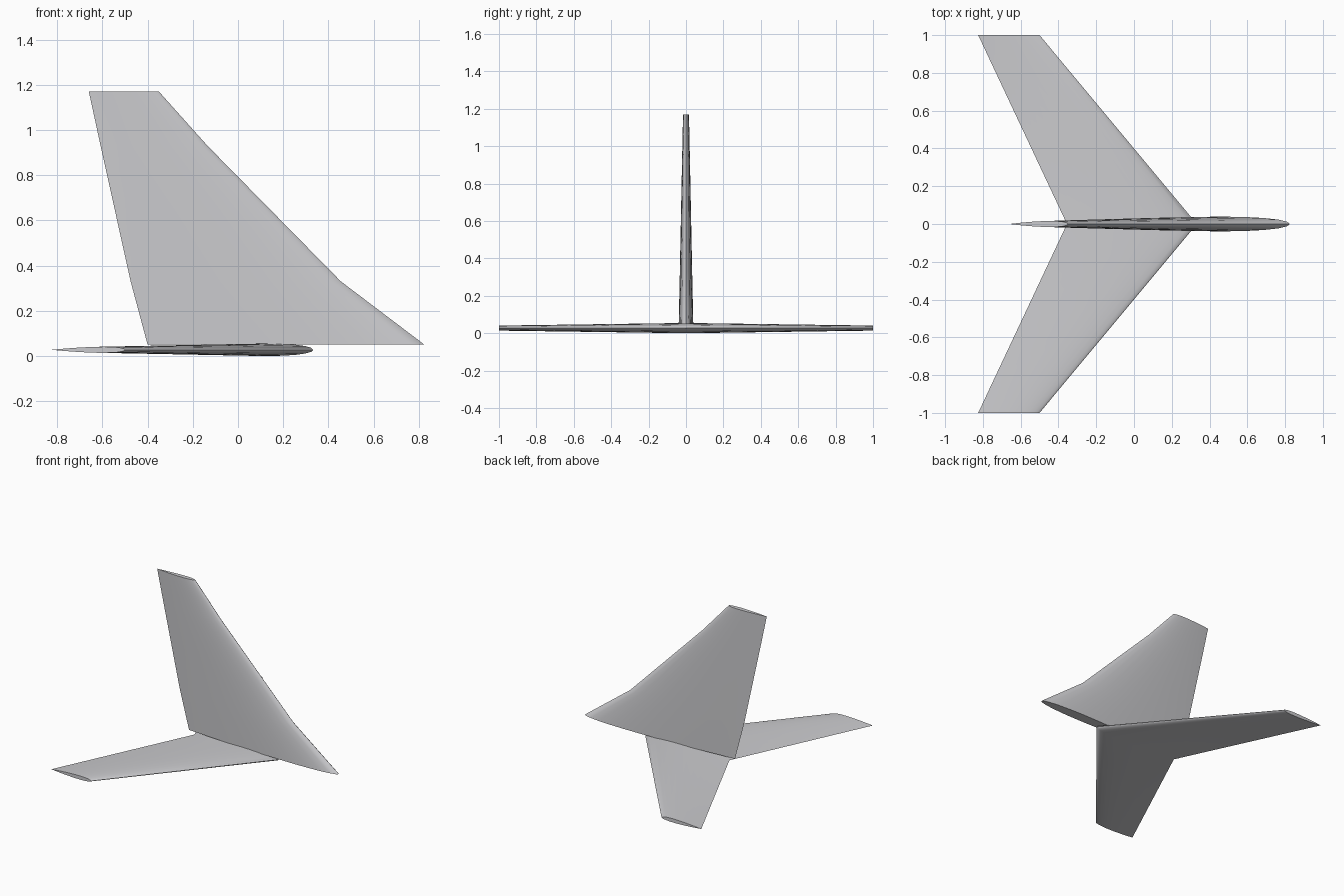
import bpy
import math

cube = bpy.data.objects.get("Cube")
if cube:
    bpy.data.objects.remove(cube, do_unlink=True)

grey = bpy.data.materials.new("light grey")
grey.use_nodes = True
colour = (0.6, 0.6, 0.62, 1)
grey.diffuse_color = colour
grey.node_tree.nodes["Principled BSDF"].inputs["Base Color"].default_value = colour

STEPS = 14  # chordwise panels on each side


def thickness(t):
    """Half thickness of a symmetric airfoil, 1 at its fullest, 0 at both ends."""
    return 2 * (1.4845 * math.sqrt(t) - 0.63 * t - 1.758 * t**2
                + 1.4215 * t**3 - 0.518 * t**4)


def airfoil(lead, trail, half):
    """Closed loop of (x, offset) points from the trailing edge and back."""
    ts = [(1 - math.cos(math.pi * i / STEPS)) / 2 for i in range(STEPS + 1)]
    upper = [(lead + (trail - lead) * t, half * thickness(t)) for t in ts]
    upper[-1] = (trail, 0)
    lower = [(x, -o) for x, o in upper[1:-1]]
    return upper[::-1] + lower


def loft(name, stations, place):
    """Skin airfoils given as (span, leading x, trailing x, half thickness)."""
    verts, faces = [], []
    for span, lead, trail, half in stations:
        verts += [place(x, o, span) for x, o in airfoil(lead, trail, half)]
    n = 2 * STEPS
    for s in range(len(stations) - 1):
        for i in range(n):
            j = (i + 1) % n
            faces.append((s * n + i, s * n + j, (s + 1) * n + j, (s + 1) * n + i))
    faces.append(tuple(range(n))[::-1])
    faces.append(tuple(range(len(verts) - n, len(verts))))
    mesh = bpy.data.meshes.new(name)
    mesh.from_pydata(verts, [], faces)
    mesh.materials.append(grey)
    obj = bpy.data.objects.new(name, mesh)
    bpy.context.collection.objects.link(obj)
    # consistent outward faces, smooth skin and crisp end caps
    bpy.ops.object.select_all(action='DESELECT')
    obj.select_set(True)
    bpy.context.view_layer.objects.active = obj
    bpy.ops.object.mode_set(mode='EDIT')
    bpy.ops.mesh.select_all(action='SELECT')
    bpy.ops.mesh.normals_make_consistent(inside=False)
    bpy.ops.object.mode_set(mode='OBJECT')
    bpy.ops.object.shade_smooth_by_angle(angle=math.radians(40))
    return obj


# Swept horizontal tailplane, both halves
MID = 0.0275
TIP = (-0.5, -0.825, 0.0135)
loft("tailplane",
     [(-1, *TIP), (0, 0.333, -0.355, 0.0275), (1, *TIP)],
     lambda x, o, s: (x, s, MID + o))

# Upright fin with a swept root fillet
loft("vertical_fin",
     [(0.05, 0.825, -0.4, 0.039), (0.33, 0.455, -0.475, 0.033),
      (0.93, -0.135, -0.608, 0.021), (1.17, -0.35, -0.66, 0.016)],
     lambda x, o, s: (x, o, s))
